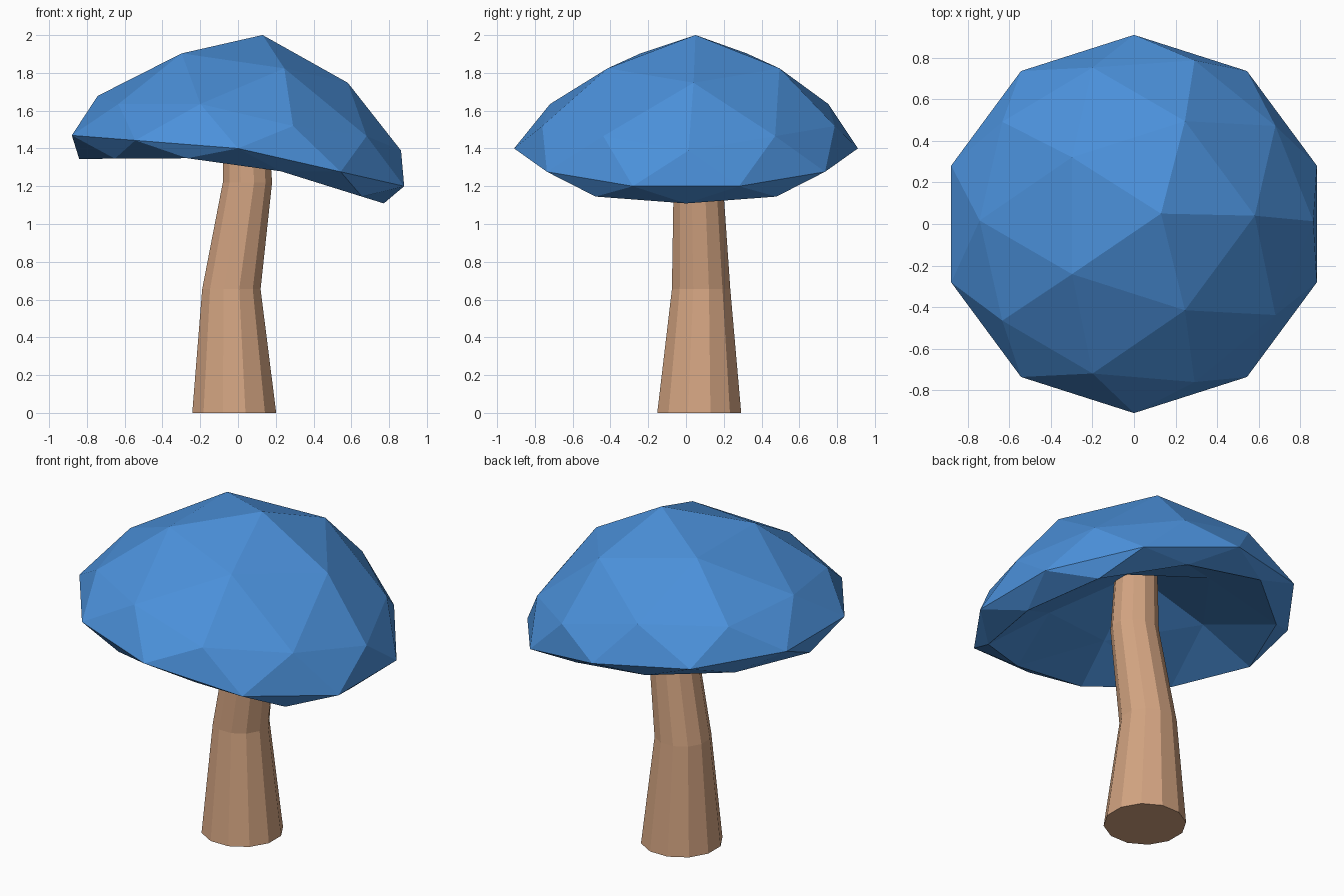
import bpy, bmesh, math

if "Cube" in bpy.data.objects:
    bpy.data.objects.remove(bpy.data.objects["Cube"])


def lerp_table(table, t):
    """Piecewise linear lookup in an ascending list of (key, value)."""
    for (a, va), (b, vb) in zip(table, table[1:]):
        if t <= b:
            return va + (vb - va) * max(0, (t - a) / (b - a))
    return table[-1][1]


def finish(name, bm, color):
    bmesh.ops.recalc_face_normals(bm, faces=bm.faces)
    me = bpy.data.meshes.new(name)
    bm.to_mesh(me)
    bm.free()
    ob = bpy.data.objects.new(name, me)
    bpy.context.collection.objects.link(ob)
    mat = bpy.data.materials.new(name + "_colour")
    mat.diffuse_color = color
    mat.use_nodes = True
    mat.node_tree.nodes["Principled BSDF"].inputs["Base Color"].default_value = mat.diffuse_color
    me.materials.append(mat)
    return ob


# Cap: icosphere squashed, drooped towards +x, with the underside pushed up inside
RIM = [(-0.89, 1.47), (0.0, 1.40), (0.55, 1.275), (0.88, 1.20)]
HEIGHT = [(0, 0), (0.447, 0.185), (0.526, 0.22), (0.851, 0.48), (1, 0.63)]
SHIFT_X = [(-0.5, -0.015), (0, 0), (0.5, 0.04), (0.851, 0.095), (1, 0.13)]
SHIFT_Y = [(0, 0), (0.5, 0.015), (0.851, 0.04), (1, 0.05)]

bm = bmesh.new()
bmesh.ops.create_icosphere(bm, subdivisions=2, radius=1)
for v in bm.verts:
    x, y, z = v.co
    nx = 0.925 * x + lerp_table(SHIFT_X, z)
    ny = 0.91 * y + lerp_table(SHIFT_Y, z)
    if z > -0.01:
        h = lerp_table(HEIGHT, z)
    elif z > -0.6:
        h = -0.05 - 0.085 * abs(nx)
    else:
        h = 0.05 if z > -0.9 else 0.23
    v.co = (nx, ny, lerp_table(RIM, nx) + h)
finish("mushroom_cap", bm, (0.07, 0.28, 0.70, 1))

# Stem: bent, tapering twelve-sided tube (centre x, centre y, z, radius)
SECTIONS = [(-0.02, 0.07, 0.0, 0.23), (-0.035, 0.08, 0.655, 0.16),
            (0.05, 0.065, 1.22, 0.135), (0.04, 0.065, 1.58, 0.12)]
N = 12
bm = bmesh.new()
rings = []
for cx, cy, z, r in SECTIONS:
    angles = [math.radians(15) + math.tau * i / N for i in range(N)]
    rings.append([bm.verts.new((cx + r * math.cos(a), cy + r * math.sin(a), z))
                  for a in angles])
for lo, hi in zip(rings, rings[1:]):
    for i in range(N):
        j = (i + 1) % N
        bm.faces.new((lo[i], lo[j], hi[j], hi[i]))
bm.faces.new(rings[0][::-1])
bm.faces.new(rings[-1])
finish("mushroom_stem", bm, (0.65, 0.37, 0.22, 1))
